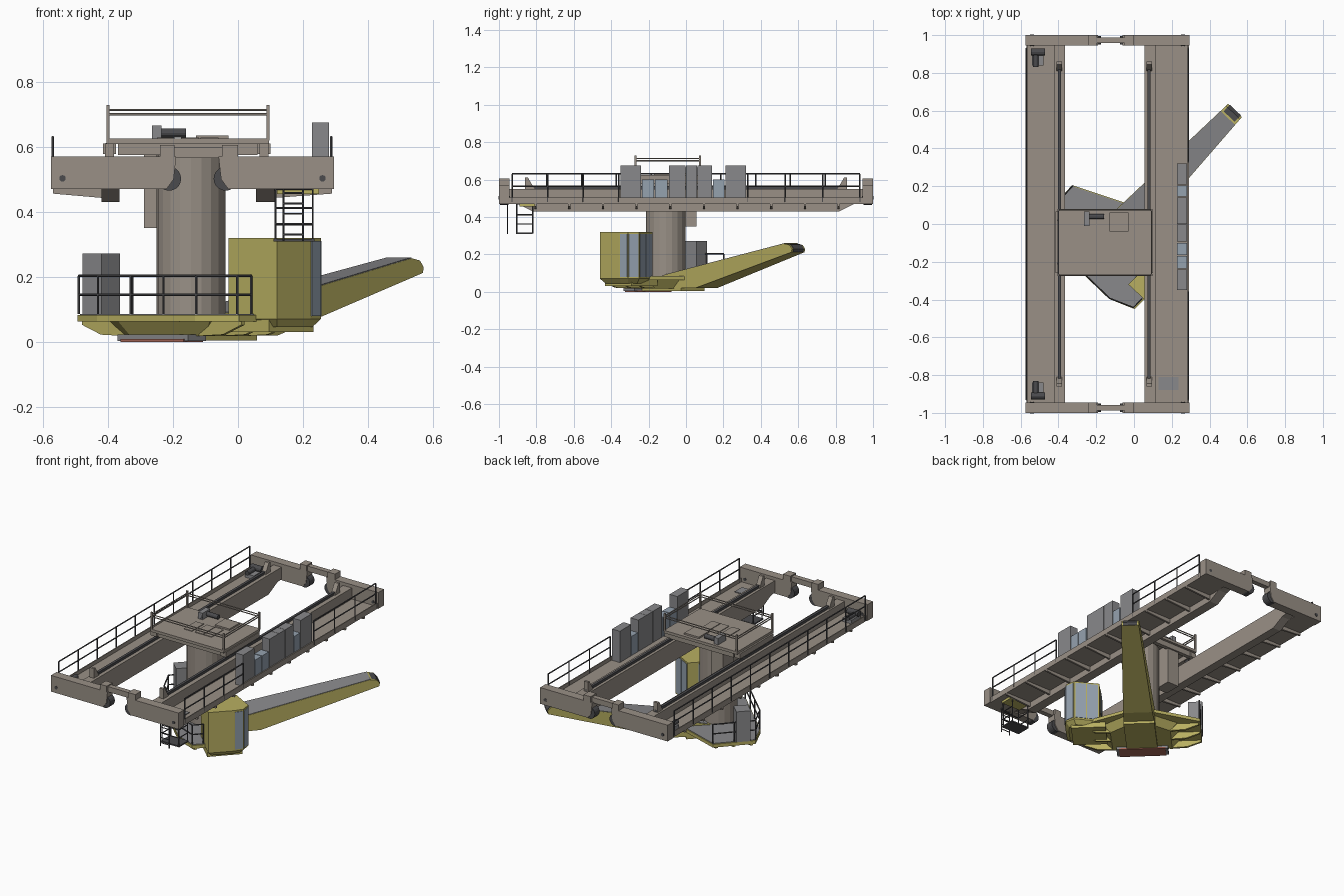
import bpy, bmesh, math
from mathutils import Vector, Matrix

if "Cube" in bpy.data.objects:
    bpy.data.objects.remove(bpy.data.objects["Cube"])


def material(name, r, g, b):
    m = bpy.data.materials.new(name)
    m.diffuse_color = (r, g, b, 1)
    m.use_nodes = True
    m.node_tree.nodes["Principled BSDF"].inputs["Base Color"].default_value = m.diffuse_color
    return m


BROWN = material("steel_brown", .32, .28, .24)
YELLOW = material("yellow_paint", .48, .43, .12)
DARK = material("dark_steel", .07, .07, .075)
GREY = material("grey_steel", .25, .25, .26)
GLASS = material("window_blue", .3, .36, .43)
RED = material("red_paint", .4, .14, .1)


def finish(name, bm, mat, smooth=False):
    bmesh.ops.recalc_face_normals(bm, faces=bm.faces)
    me = bpy.data.meshes.new(name)
    bm.to_mesh(me)
    bm.free()
    me.materials.append(mat)
    ob = bpy.data.objects.new(name, me)
    bpy.context.collection.objects.link(ob)
    return ob


def loft(name, ring_a, ring_b, mat):
    bm = bmesh.new()
    a = [bm.verts.new(p) for p in ring_a]
    b = [bm.verts.new(p) for p in ring_b]
    bm.faces.new(a)
    bm.faces.new(b)
    for i in range(len(a)):
        j = (i + 1) % len(a)
        bm.faces.new((a[i], a[j], b[j], b[i]))
    return finish(name, bm, mat)


def prism(name, ring, vec, mat):
    return loft(name, ring, [Vector(p) + Vector(vec) for p in ring], mat)


def box(name, x0, x1, y0, y1, z0, z1, mat):
    return prism(name, [(x0, y0, z0), (x1, y0, z0), (x1, y1, z0), (x0, y1, z0)], (0, 0, z1 - z0), mat)


def bars(name, segs, r, mat, sides=6):
    bm = bmesh.new()
    for p, q in segs:
        p, q = Vector(p), Vector(q)
        d = q - p
        m = Matrix.Translation((p + q) / 2) @ d.to_track_quat('Z', 'Y').to_matrix().to_4x4()
        bmesh.ops.create_cone(bm, cap_ends=True, segments=sides, radius1=r, radius2=r, depth=d.length, matrix=m)
    return finish(name, bm, mat)


def railing(name, path, z, heights, gap, r=.004, mat=DARK):
    segs = []
    for (ax, ay), (bx, by) in zip(path, path[1:]):
        segs += [((ax, ay, z + h), (bx, by, z + h)) for h in heights]
        n = max(1, round(math.hypot(bx - ax, by - ay) / gap))
        for i in range(n + 1):
            x, y = ax + (bx - ax) * i / n, ay + (by - ay) * i / n
            segs.append(((x, y, z), (x, y, z + max(heights))))
    return bars(name, segs, r, mat)


# Turned frame of the slewing part: u along the boom, v to its right
C, U, V = Vector((-.145, -.108, 0)), Vector((.69, .72, 0)), Vector((.72, -.69, 0))


def loc(u, v, z=0):
    return C + U * u + V * v + Vector((0, 0, z))


def turned_box(name, u0, u1, v0, v1, z0, z1, mat):
    return prism(name, [loc(u0, v0, z0), loc(u1, v0, z0), loc(u1, v1, z0), loc(u0, v1, z0)], (0, 0, z1 - z0), mat)


# Bridge girders with walkways, brackets and trolley rails
side_profile = [(-.95, .55), (-.95, .48), (-.9, .47), (-.82, .43), (.82, .43), (.9, .47), (.95, .48), (.95, .55)]
for side, g0, g1, w0, w1, rail in (("left", -.42, -.365, -.57, -.42, -.395), ("right", .055, .115, .115, .29, .08)):
    prism(side + "_girder", [(g0, y, z) for y, z in side_profile], (g1 - g0, 0, 0), BROWN)
    box(side + "_walkway", w0, w1, -.95, .95, .47, .482, BROWN)
    outer, inner = (w0, w1) if side == "left" else (w1, w0)
    s = 1 if side == "left" else -1
    box(side + "_kickboard", min(outer, outer + s * .006), max(outer, outer + s * .006), -.95, .95, .47, .505, BROWN)
    for i in range(10):
        y = -.81 + i * .18
        prism(side + "_walkway_bracket", [(inner, y, .47), (outer, y, .47), (outer, y, .456), (inner, y, .443)],
              (0, .012, 0), BROWN)
    box(side + "_trolley_rail", rail - .008, rail + .008, -.84, .86, .55, .565, DARK)
    for sy in (-1, 1):
        prism(side + "_rail_stop", [(rail - .014, sy * y, z) for y, z in ((.81, .55), (.86, .55), (.86, .61), (.845, .61))],
              (.028, 0, 0), BROWN)
railing("left_walkway_railing", [(-.57, -.93), (-.57, .93)], .48, (.15, .085), .19)
railing("right_walkway_railing_front", [(.287, -.93), (.287, -.36)], .48, (.15, .085), .19)
railing("right_walkway_railing_back", [(.287, .33), (.287, .93)], .48, (.15, .085), .19)

# End carriages, links and wheels
for sy in (-1, 1):
    y0, y1 = sorted((sy * .945, sy * 1.0))
    for name, x0, x1, s in (("left_end_carriage", -.575, -.19, 1), ("right_end_carriage", .295, -.06, -1)):
        prism(name, [(x0, y0, .47), (x1 - s * .03, y0, .47), (x1 - s * .008, y0, .5), (x1, y0, .57), (x0, y0, .57)],
              (0, y1 - y0, 0), BROWN)
    for x0, x1 in ((-.24, -.195), (-.05, 0)):
        box("carriage_link_block", x0, x1, y0, y1, .56, .605, BROWN)
    box("carriage_link", -.2, -.045, y0 + .012, y1 - .012, .565, .598, BROWN)
    ym = sy * .972
    for x in (-.212, -.038):
        bars("carriage_wheel", [((x, ym - .023, .502), (x, ym + .023, .502))], .037, DARK, 20)
    for x in (-.54, .26):
        bars("axle_hub", [((x, ym - .03, .503), (x, ym + .03, .503))], .01, DARK, 12)
    # Travel drive on the left walkway
    bars("drive_motor", [((-.545, sy * .91, .52), (-.47, sy * .91, .52))], .018, DARK, 12)
    bars("drive_gearbox", [((-.52, sy * .92, .515), (-.52, sy * .83, .515))], .014, DARK, 12)
    box("drive_base", -.54, -.48, min(sy * .84, sy * .93), max(sy * .84, sy * .93), .482, .505, GREY)

# Electrical cabinets on the right walkway
for y0, y1, z, mat in ((-.35, -.24, .675, GREY), (-.092, -.002, .675, GREY), (.0, .06, .675, GREY),
                       (.062, .14, .675, GREY), (.21, .32, .675, GREY),
                       (-.235, -.17, .6, GLASS), (-.165, -.1, .6, GLASS), (.145, .205, .6, GLASS)):
    box("electrical_cabinet", .227, .28, y0, y1, .482, z, mat)

# Access hatch, hanging ladder and cage
box("hatch_frame", .12, .25, -.89, -.8, .455, .472, YELLOW)
box("hatch_cover", .13, .235, -.88, -.81, .48, .487, GREY)
box("cage_floor", .11, .235, -.91, -.82, .308, .316, DARK)
railing("cage_railing", [(.115, -.82), (.115, -.905), (.23, -.905), (.23, -.82)], .312, (.05, .1, .158), .12, .0035)
bars("hanging_ladder", [((x, -.955, .31), (x, -.955, .47)) for x in (.14, .2)] +
     [((.14, -.955, z / 1000), (.2, -.955, z / 1000)) for z in range(330, 470, 32)], .003, DARK)

# Trolley frame, deck, machinery and railing
box("trolley_deck", -.405, .095, -.275, .08, .608, .625, BROWN)
for x in (-.395, .08):
    box("trolley_side_beam", x - .02, x + .02, -.26, .065, .578, .61, BROWN)
    for y in (-.21, .02):
        bars("trolley_wheel", [((x - .012, y, .588), (x + .012, y, .588))], .023, DARK, 16)
for y in (-.25, .04):
    box("trolley_cross_beam", -.37, .06, y, y + .025, .575, .61, BROWN)
box("deck_hatch", -.13, -.03, -.04, .06, .625, .635, BROWN)
for x in (-.25, -.175, -.115):
    box("deck_panel", x, x + .055, -.17, -.055, .625, .629, BROWN)
box("hoist_gearbox", -.265, -.235, -.01, .065, .625, .665, GREY)
bars("hoist_motor", [((-.24, .04, .643), (-.16, .04, .643)), ((-.25, -.01, .64), (-.25, .05, .64))], .014, DARK, 12)
railing("trolley_railing", [(-.4, -.27), (.092, -.27), (.092, .075), (-.4, .075), (-.4, -.27)], .625, (.088, .075), .6, .0035, BROWN)
for x in (-.4, .092):
    for y in (-.27, .075):
        box("trolley_corner_post", x - .005, x + .005, y - .005, y + .005, .62, .728, BROWN)

# Slewing column
bars("column", [(loc(0, 0, .05), loc(0, 0, .61))], .106, BROWN, 20)
box("column_side_box", -.29, -.21, -.05, .055, .35, .6, BROWN)

# Slewing platform: tapered hull, deck, ribs and counter block
half = [(.226, .085), (.1, .35), (-.145, .345), (-.2, .21)]
outline = half + [(u, -v) for u, v in reversed(half)]
prism("platform_edge", [loc(u, v, .062) for u, v in outline], (0, 0, .02), YELLOW)
prism("platform_deck", [loc(u * .98, v * .98, .08) for u, v in outline], (0, 0, .005), GREY)
loft("platform_hull", [loc(u * .8, v * .5, .018) for u, v in outline],
     [loc(u * .95, v * .62, .064) for u, v in outline], YELLOW)
for s in (-1, 1):
    for u in (-.13, -.03, .07):
        prism("wing_rib", [loc(u, s * .16, .064), loc(u, s * .34, .064), loc(u, s * .34, .052), loc(u, s * .26, .022),
                           loc(u, s * .16, .018)], U * .014, YELLOW)
turned_box("counter_block", -.17, -.09, -.15, .15, .003, .022, GREY)
turned_box("counter_block_strip", -.174, -.086, -.135, .135, 0, .008, RED)
turned_box("hull_keel", -.09, .2, -.09, .09, .004, .02, YELLOW)
turned_box("platform_cabinet", -.115, -.033, -.353, -.271, .085, .272, GREY)
path = [(.1, -.345), (-.145, -.34), (-.195, -.21), (-.195, .21), (-.143, .335), (-.08, .335)]
railing("platform_railing", [tuple(loc(u, v))[:2] for u, v in path], .085, (.06, .118), .13)

# Tapered boom with grey top plate and dark tip
top = [(.06, .085), (.93, .257), (.968, .25), (.985, .23)]
low = [(.982, .212), (.95, .203), (.3, .02), (.06, .02)]


def half_width(u):
    return .1 - .05 * u


loft("boom", [loc(u, -half_width(u), z) for u, z in top + low],
     [loc(u, half_width(u), z) for u, z in top + low], YELLOW)
loft("boom_top_plate", [loc(u, s * half_width(u) * .97, z + .003) for u, z, s in
                        ((.08, .089, -1), (.93, .257, -1), (.93, .257, 1), (.08, .089, 1))],
     [loc(u, s * half_width(u) * .97, z - .004) for u, z, s in
      ((.08, .089, -1), (.93, .257, -1), (.93, .257, 1), (.08, .089, 1))], GREY)
prism("boom_tip_sheave", [loc(u, -.04, z) for u, z in ((.94, .256), (.97, .252), (.988, .23), (.984, .212), (.95, .21))],
      V * .08, DARK)

# Operator cab with windows
cab = [(-.03, -.32), (.12, -.46), (.223, -.355), (.255, -.31), (.245, -.25), (.113, -.178)]
prism("cab_body", [(x, y, .07) for x, y in cab], (0, 0, .25), YELLOW)
mid = Vector((.12, -.31, 0))
loft("cab_floor", [mid.lerp(Vector((x, y, 0)), .8) + Vector((0, 0, .045)) for x, y in cab],
     [(x, y, .07) for x, y in cab], YELLOW)
for i, z0, a, b in ((2, .08, .06, .94), (3, .08, .06, .94), (4, .08, .06, .48), (4, .08, .52, .95), (5, .16, .3, .75)):
    p, q = Vector((*cab[i], z0)), Vector((*cab[(i + 1) % 6], z0))
    n = (q - p).cross(Vector((0, 0, 1))).normalized() * .003
    s, e = p.lerp(q, a), p.lerp(q, b)
    h = Vector((0, 0, .31 - z0))
    prism("cab_window", [s, e, e + h, s + h], n, GLASS)
turned_box("cab_support", -.07, .13, .2, .4, .03, .07, YELLOW)
